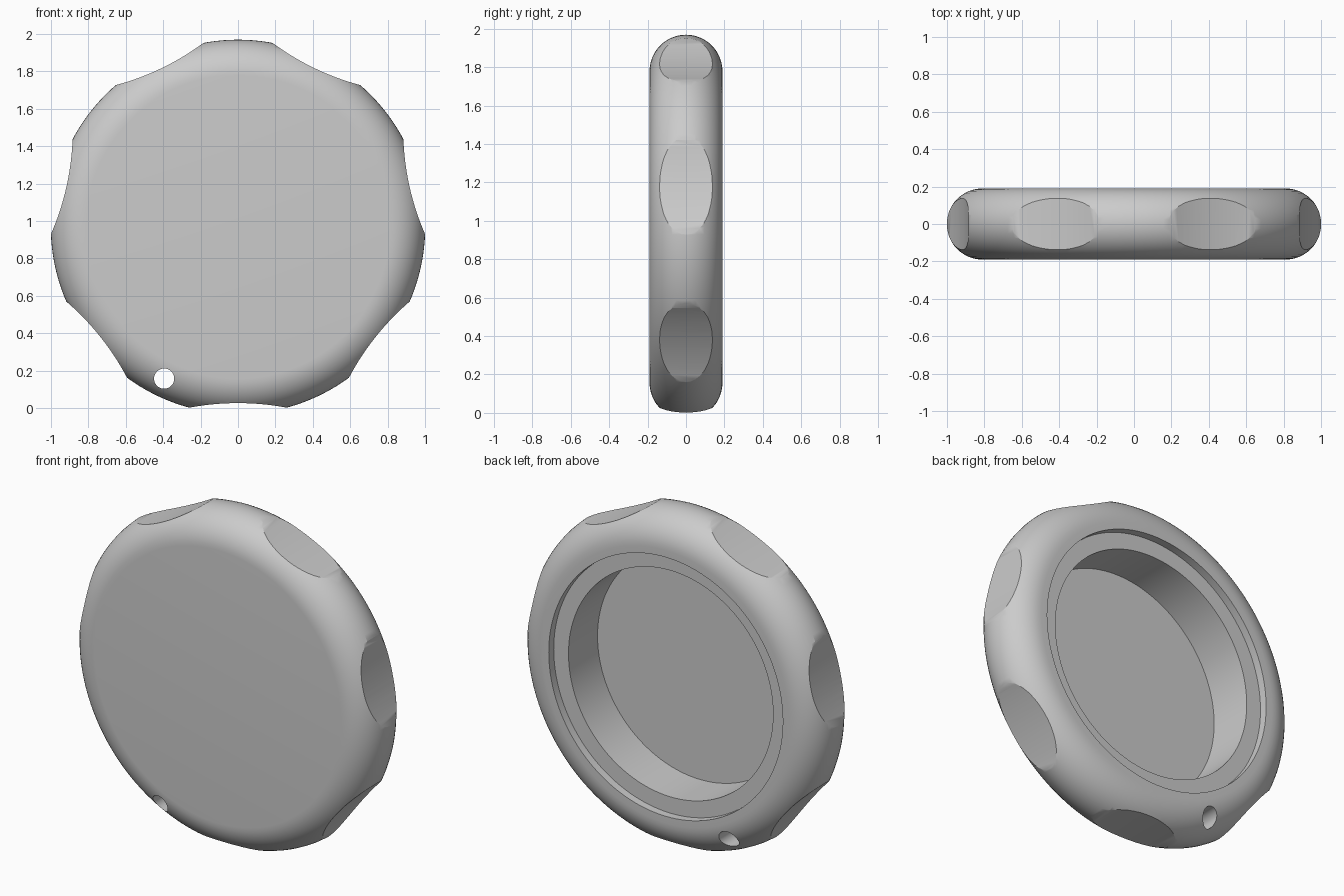
import bpy, bmesh, math
from mathutils import Matrix, Vector

if "Cube" in bpy.data.objects:
    bpy.data.objects.remove(bpy.data.objects["Cube"], do_unlink=True)

CENTRE_Z = 0.968
RADIUS, HALF = 1.001, 0.19          # outer radius, half thickness
SCALLOPS, CUT_R, CUT_FLOOR = 7, 1.4, 0.942

grey = bpy.data.materials.new("plain_grey")
grey.use_nodes = True
colour = (0.6, 0.6, 0.6, 1)
grey.diffuse_color = colour
grey.node_tree.nodes["Principled BSDF"].inputs["Base Color"].default_value = colour


def add_object(name, bm):
    mesh = bpy.data.meshes.new(name)
    bmesh.ops.recalc_face_normals(bm, faces=bm.faces)
    bm.to_mesh(mesh)
    bm.free()
    mesh.materials.append(grey)
    obj = bpy.data.objects.new(name, mesh)
    bpy.context.collection.objects.link(obj)
    return obj


def cylinder_along_y(name, x, z, radius, segments):
    bm = bmesh.new()
    place = Matrix.Translation((x, 0, z)) @ Matrix.Rotation(math.pi / 2, 4, "X")
    bmesh.ops.create_cone(bm, cap_ends=True, segments=segments, radius1=radius,
                          radius2=radius, depth=1, matrix=place)
    return add_object(name, bm)


# Case: lathed profile with a round rim and a stepped pocket in the back
profile = [(0, -HALF)]
for i in range(25):
    a = -math.pi / 2 + math.pi * i / 24
    profile.append((RADIUS - HALF + HALF * math.cos(a), HALF * math.sin(a)))
profile += [(0.77, HALF), (0.77, 0.143), (0.673, 0.143), (0.673, -0.13), (0, -0.13)]

bm = bmesh.new()
verts = [bm.verts.new((r, y, CENTRE_Z)) for r, y in profile]
edges = [bm.edges.new(pair) for pair in zip(verts, verts[1:])]
bmesh.ops.spin(bm, geom=verts + edges, cent=(0, 0, CENTRE_Z), axis=(0, 1, 0),
               angle=math.tau, steps=160, use_merge=True)
bmesh.ops.remove_doubles(bm, verts=bm.verts, dist=1e-5)
case = add_object("case", bm)

# Cutters: grip scallops around the rim and the cord hole
cutters = []
for i in range(SCALLOPS):
    a = -math.pi / 2 + math.tau * i / SCALLOPS
    d = CUT_R + CUT_FLOOR
    cutters.append(cylinder_along_y("scallop_cutter", d * math.cos(a),
                                    CENTRE_Z + d * math.sin(a), CUT_R, 256))
cutters.append(cylinder_along_y("hole_cutter", -0.395, 0.157, 0.054, 48))

bpy.context.view_layer.objects.active = case
for cutter in cutters:
    cutter.hide_render = True
    mod = case.modifiers.new("cut", "BOOLEAN")
    mod.operation, mod.solver, mod.object = "DIFFERENCE", "EXACT", cutter
    bpy.ops.object.modifier_apply(modifier=mod.name)
    bpy.data.objects.remove(cutter, do_unlink=True)

# Smooth rim with crisp edges
bpy.ops.object.select_all(action="DESELECT")
case.select_set(True)
bpy.ops.object.shade_smooth_by_angle(angle=math.radians(30))
